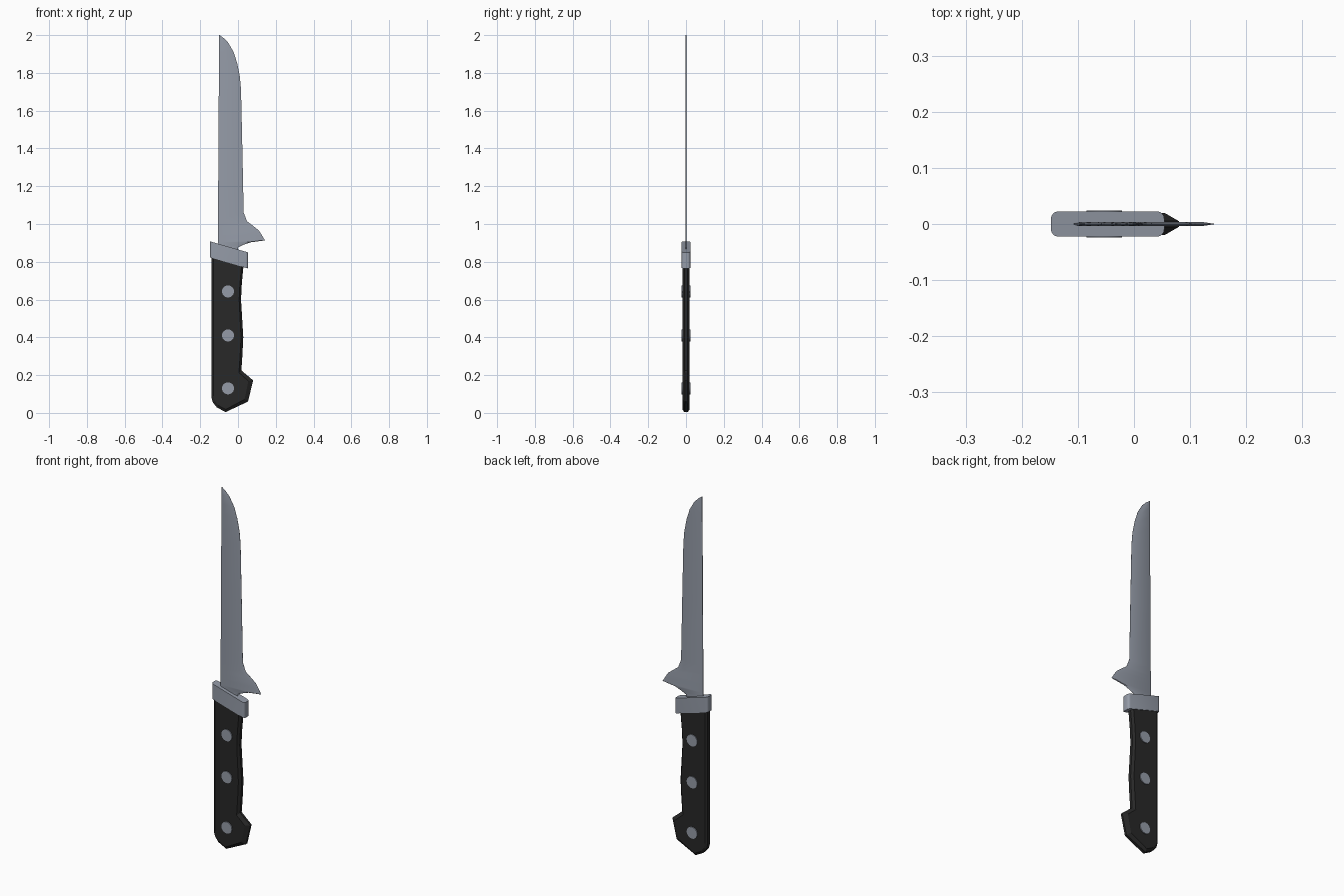
import bpy, bmesh, math
from mathutils import Matrix

if "Cube" in bpy.data.objects:
    bpy.data.objects.remove(bpy.data.objects["Cube"])


def material(name, rgb):
    m = bpy.data.materials.new(name)
    m.diffuse_color = (*rgb, 1)
    m.use_nodes = True
    m.node_tree.nodes["Principled BSDF"].inputs["Base Color"].default_value = m.diffuse_color
    return m


steel = material("steel grey", (0.30, 0.33, 0.39))
black = material("handle black", (0.021, 0.021, 0.021))


def loft(name, rings, mat, smooth=None):
    """Skin a list of closed rings of equal length and cap both ends."""
    bm = bmesh.new()
    loops = [[bm.verts.new(p) for p in r] for r in rings]
    for a, b in zip(loops, loops[1:]):
        for i in range(len(a)):
            j = (i + 1) % len(a)
            bm.faces.new((a[i], a[j], b[j], b[i]))
    bm.faces.new(loops[0])
    bm.faces.new(loops[-1])
    bmesh.ops.remove_doubles(bm, verts=bm.verts, dist=1e-5)
    bmesh.ops.recalc_face_normals(bm, faces=bm.faces)
    return finish(name, bm, mat, smooth)


def finish(name, bm, mat, smooth=None):
    me = bpy.data.meshes.new(name)
    bm.to_mesh(me)
    bm.free()
    me.materials.append(mat)
    ob = bpy.data.objects.new(name, me)
    bpy.context.collection.objects.link(ob)
    if smooth:
        bpy.context.view_layer.objects.active = ob
        ob.select_set(True)
        bpy.ops.object.shade_smooth_by_angle(angle=math.radians(smooth))
        ob.select_set(False)
    return ob


# Blade: sections of (height, ridge x, cutting edge x)
T = 0.0035
sections = [
    (0.82, -0.02, 0.0), (0.876, -0.02, 0.0), (0.89, 0.005, 0.03),
    (0.903, 0.045, 0.066), (0.913, 0.122, 0.143), (0.94, 0.105, 0.127),
    (0.966, 0.085, 0.11), (0.99, 0.05, 0.08), (1.014, 0.02, 0.048),
    (1.06, 0.004, 0.03), (1.40, 0.0, 0.023), (1.71, -0.005, 0.016),
    (1.78, -0.012, 0.010), (1.85, -0.026, -0.004), (1.91, -0.045, -0.023),
    (1.96, -0.070, -0.052), (1.985, -0.086, -0.077), (2.0, -0.0985, -0.097),
]
rings = []
for z, ridge, edge in sections:
    spine = -0.107 + 0.007 * (z - 0.82) / 1.18
    s = min(spine + 0.006, ridge)
    t = T if z < 1.98 else T * 0.6
    rings.append([(spine, -t * 0.4, z), (s, -t, z), (ridge, -t, z), (edge, -0.0004, z),
                  (edge, 0.0004, z), (ridge, t, z), (s, t, z), (spine, t * 0.4, z)])
loft("blade", rings, steel, 25)

# Bolster: slanted collar with rounded corners
X0, X1, Y, R = -0.148, 0.054, 0.0225, 0.013
plan = []
for cx, cy, start in ((X1 - R, Y - R, 0), (X0 + R, Y - R, 90),
                      (X0 + R, R - Y, 180), (X1 - R, R - Y, 270)):
    for k in range(5):
        a = math.radians(start + 22.5 * k)
        plan.append((cx + R * math.cos(a), cy + R * math.sin(a)))
loft("bolster", [[(x, y, z0 - 0.29 * (x - X0)) for x, y in plan]
                 for z0 in (0.823, 0.908)], steel, 35)

# Handle: outline of (x, z, inset x, inset z, half thickness at the outline)
outline = [
    (-0.141, 0.85, 0.012, 0, 0.011), (-0.141, 0.085, 0.012, 0.004, 0.011),
    (-0.134, 0.057, 0.011, 0.006, 0.011), (-0.113, 0.030, 0.008, 0.010, 0.011),
    (-0.066, 0.004, 0.001, 0.014, 0.009), (0.053, 0.060, -0.018, 0.012, 0.006),
    (0.080, 0.172, -0.025, -0.003, 0.005), (0.018, 0.225, -0.013, -0.012, 0.007),
    (0.023, 0.30, -0.012, 0, 0.008), (0.028, 0.40, -0.012, 0, 0.008),
    (0.022, 0.50, -0.011, 0, 0.008), (0.016, 0.60, -0.010, 0, 0.008),
    (0.020, 0.68, -0.010, 0, 0.008), (0.030, 0.79, -0.010, 0, 0.008),
]
H = 0.0195
face = [(x + dx, z + dz) for x, z, dx, dz, h in outline]
loft("handle", [
    [(x, -H, z) for x, z in face],
    [(x, -h, z) for x, z, _, _, h in outline],
    [(x, h, z) for x, z, _, _, h in outline],
    [(x, H, z) for x, z in face],
], black)

# Rivets: pins running through the handle
for i, z in enumerate((0.13, 0.41, 0.643), 1):
    bm = bmesh.new()
    bmesh.ops.create_cone(bm, cap_ends=True, segments=24, radius1=0.032, radius2=0.032,
                          depth=0.049,
                          matrix=Matrix.Translation((-0.053, 0, z)) @ Matrix.Rotation(math.pi / 2, 4, 'X'))
    finish(f"rivet_{i}", bm, steel, 35)
